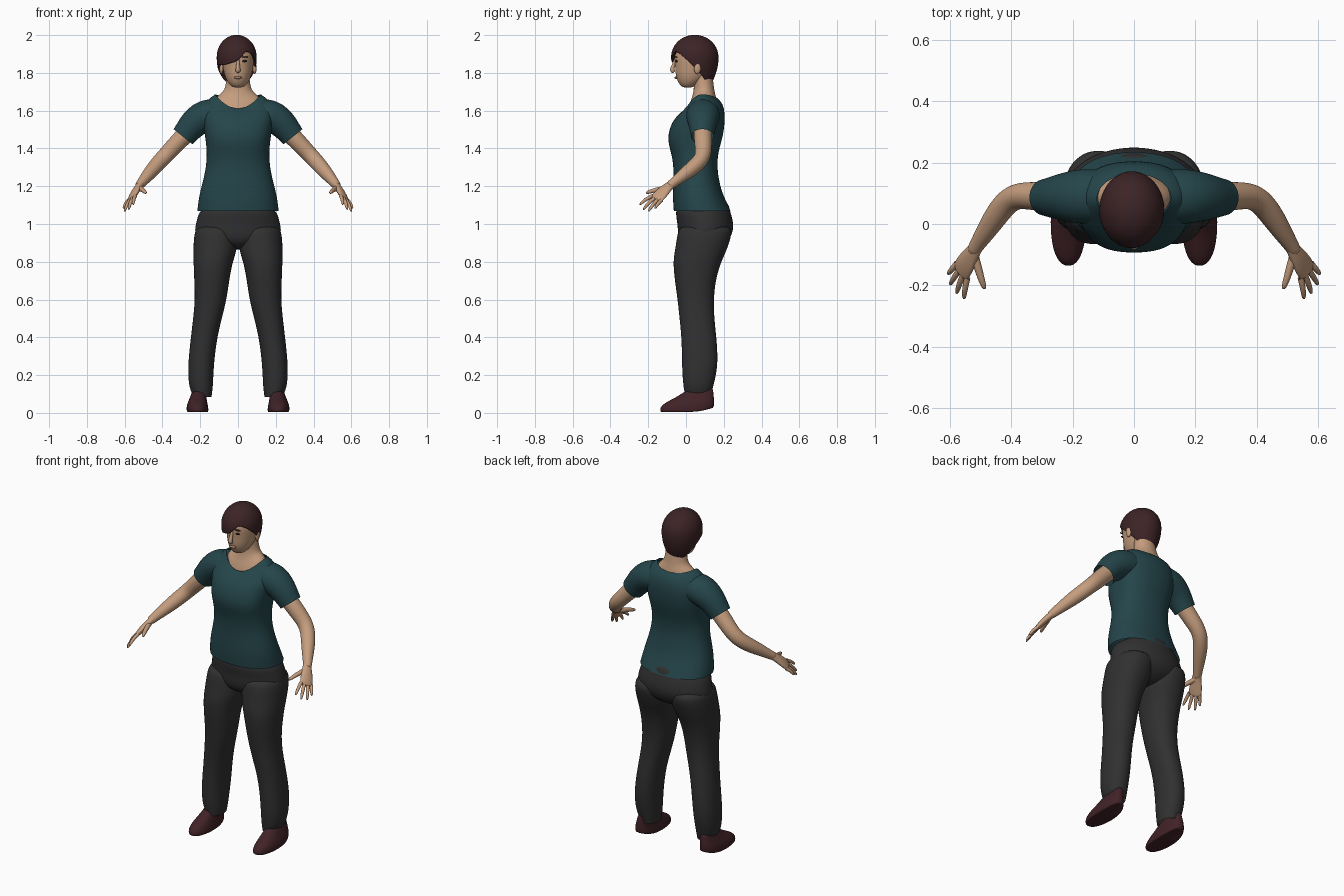
import bpy, bmesh, math
from mathutils import Vector

if "Cube" in bpy.data.objects:
    bpy.data.objects.remove(bpy.data.objects["Cube"])


def material(name, r, g, b):
    mat = bpy.data.materials.new(name)
    mat.use_nodes = True
    mat.diffuse_color = (r, g, b, 1)
    bsdf = mat.node_tree.nodes["Principled BSDF"]
    bsdf.inputs["Base Color"].default_value = (r, g, b, 1)
    bsdf.inputs["Roughness"].default_value = 0.8
    return mat


SKIN = material("skin", 0.56, 0.34, 0.21)
LIPS = material("lips", 0.44, 0.23, 0.15)
TEAL = material("teal_cloth", 0.018, 0.06, 0.07)
GREY = material("charcoal_cloth", 0.03, 0.03, 0.031)
HAIR = material("dark_brown_hair", 0.045, 0.017, 0.019)
LEATHER = material("maroon_leather", 0.052, 0.016, 0.02)
DARK = material("dark_eye", 0.025, 0.015, 0.012)


def skin_rings(name, rings, mat, caps=(False, False), mirror=False, levels=2):
    """Bridge equal-sized rings of points into one smooth part."""
    bm = bmesh.new()
    loops = [[bm.verts.new(p) for p in ring] for ring in rings]
    count = len(loops[0])
    for low, high in zip(loops, loops[1:]):
        for i in range(count):
            j = (i + 1) % count
            bm.faces.new((low[i], low[j], high[j], high[i]))
    for wanted, loop in zip(caps, (loops[0], loops[-1])):
        if wanted:
            bm.faces.new(loop)
    bmesh.ops.remove_doubles(bm, verts=bm.verts, dist=0.00001)
    bmesh.ops.recalc_face_normals(bm, faces=bm.faces)
    for face in bm.faces:
        face.smooth = True
    mesh = bpy.data.meshes.new(name)
    bm.to_mesh(mesh)
    bm.free()
    mesh.materials.append(mat)
    obj = bpy.data.objects.new(name, mesh)
    bpy.context.collection.objects.link(obj)
    if mirror:
        obj.modifiers.new("Mirror", "MIRROR").use_mirror_merge = False
    sub = obj.modifiers.new("Subdivision", "SUBSURF")
    sub.levels = sub.render_levels = levels
    return obj


def oval(z, x0, x1, front, back, drop_front=0, drop_back=0, power=1, count=24):
    """Level oval between x and y limits; its front and back can dip."""
    ring = []
    for i in range(count):
        a = math.tau * i / count
        c, s = math.cos(a), math.sin(a)
        x = (x0 + x1) / 2 + (x1 - x0) / 2 * math.copysign(abs(c) ** power, c)
        y = (front + back) / 2 + (back - front) / 2 * math.copysign(abs(s) ** power, s)
        dip = drop_front if s < 0 else drop_back
        ring.append((x, y, z - dip * s * s))
    return ring


def body(z, rx, front, back, *dips, power=1):
    return oval(z, -rx, rx, front, back, *dips, power=power)


def tube(name, stations, mat, hint=(0, 1, 0), caps=(False, True), count=12, mirror=True):
    """Sweep an oval along stations of (x, y, z, radius along hint, other radius)."""
    pts = [Vector(s[:3]) for s in stations]
    rings = []
    for k, s in enumerate(stations):
        t = (pts[min(k + 1, len(pts) - 1)] - pts[max(k - 1, 0)]).normalized()
        u = Vector(hint)
        u = (u - t * u.dot(t)).normalized()
        v = t.cross(u)
        angles = [math.tau * i / count for i in range(count)]
        rings.append([pts[k] + u * s[3] * math.cos(a) + v * s[-1] * math.sin(a) for a in angles])
    return skin_rings(name, rings, mat, caps, mirror)


def pebble(name, place, size, mat, mirror=False):
    """Small ellipsoid, mirrored across the body when paired."""
    rings = []
    for k in range(7):
        a = math.pi * k / 6
        rings.append([(place[0] + size[0] * math.sin(a) * math.cos(b),
                       place[1] + size[1] * math.sin(a) * math.sin(b),
                       place[2] + size[2] * math.cos(a))
                      for b in (math.tau * i / 12 for i in range(12))])
    return skin_rings(name, rings, mat, mirror=mirror, levels=1)


# Shirt: body with scooped neckline, and short sleeves
skin_rings("shirt_body", [
    body(1.07, .217, -.066, .236, power=.9),
    body(1.12, .212, -.07, .214, power=.9),
    body(1.18, .2, -.07, .187, power=.9),
    body(1.26, .178, -.066, .17, power=.9),
    body(1.34, .166, -.07, .165, power=.88),
    body(1.41, .168, -.09, .18, power=.82),
    body(1.46, .175, -.098, .195, power=.8),
    body(1.52, .185, -.083, .205, power=.82),
    body(1.59, .195, -.06, .207, .03, power=.88),
    body(1.655, .17, -.022, .195, .06, .015),
    body(1.687, .122, .0, .165, .077, .02)], TEAL)
tube("sleeve", [
    (.08, .09, 1.575, .085, .08), (.14, .09, 1.58, .092, .088),
    (.19, .09, 1.567, .09, .088), (.24, .088, 1.527, .077, .078),
    (.267, .087, 1.492, .068, .07), (.291, .087, 1.462, .061, .066)],
    TEAL, caps=(False, False), count=16)

# Trousers: hips and two legs
skin_rings("trouser_hips", [
    body(1.135, .1, -.02, .19), body(1.11, .14, -.04, .226),
    body(1.07, .206, -.056, .234), body(1.03, .218, -.052, .247),
    body(.99, .227, -.045, .253), body(.95, .233, -.045, .247),
    body(.91, .2, -.035, .225), body(.88, .12, -.005, .18),
    body(.865, .04, .04, .14)], GREY, caps=(True, True))
legs = [(1.0, .01, .215, -.03, .235), (.95, 0, .232, -.046, .244),
        (.9, 0, .236, -.053, .23), (.84, .012, .237, -.063, .207),
        (.79, .03, .236, -.069, .183), (.7, .046, .232, -.06, .157),
        (.6, .06, .228, -.045, .147), (.5, .085, .238, -.035, .15),
        (.4, .11, .25, -.024, .162), (.28, .125, .263, -.022, .17),
        (.2, .13, .265, -.02, .16), (.13, .133, .258, -.013, .142),
        (.085, .14, .235, -.004, .13)]
skin_rings("trouser_leg", [oval(*leg, power=.92) for leg in legs],
           GREY, caps=(True, False), mirror=True)

# Shoes: sole line, toe box and ankle collar
shoes = [(.004, .165, .262, -.125, .135), (.004, .157, .271, -.137, .146),
         (.022, .156, .273, -.139, .15), (.042, .16, .271, -.128, .15),
         (.065, .164, .262, -.09, .148), (.092, .168, .25, -.035, .145),
         (.125, .172, .24, .005, .14)]
skin_rings("shoe", [oval(*s, 0, -.022, power=.88) for s in shoes],
           LEATHER, caps=(True, True), mirror=True)

# Arms and hands
tube("arm", [
    (.22, .09, 1.53, .05), (.29, .089, 1.463, .05), (.34, .092, 1.41, .047),
    (.38, .092, 1.368, .044), (.413, .075, 1.332, .043), (.45, .028, 1.29, .041),
    (.487, -.03, 1.247, .033), (.515, -.072, 1.213, .025),
    (.528, -.095, 1.197, .024)], SKIN)
across = Vector((.5, .7, -.35)).normalized()
tube("palm", [
    (.515, -.075, 1.212, .024, .02), (.53, -.1, 1.192, .03, .019),
    (.548, -.127, 1.165, .039, .018), (.563, -.152, 1.138, .04, .014),
    (.568, -.162, 1.128, .034, .01)], SKIN, hint=across)
knuckle = Vector((.561, -.152, 1.138))
tips = [(.555, -.247, 1.1), (.58, -.229, 1.073), (.602, -.2, 1.064), (.608, -.165, 1.08)]
for i, (name, tip) in enumerate(zip(("index", "middle", "ring", "little"), tips)):
    base = knuckle + across * (i - 1.5) * .021
    bend = base.lerp(Vector(tip), .5) + Vector((.003, -.003, .006))
    tube(name + "_finger", [(*base, .011), (*bend, .0105), (*tip, .007)], SKIN, count=8)
tube("thumb", [(.522, -.1, 1.192, .016), (.507, -.15, 1.182, .014),
               (.497, -.185, 1.174, .012), (.486, -.214, 1.163, .008)], SKIN, count=8)

# Neck and head
skin_rings("neck", [
    body(1.65, .125, .006, .165, .062, .02), body(1.68, .108, .014, .16, .055, .01),
    body(1.7, .08, .034, .152, .025), body(1.725, .066, .044, .148),
    body(1.79, .06, .035, .14)], SKIN)
skin_rings("head", [
    body(1.722, .022, -.012, .03), body(1.732, .04, -.03, .055),
    body(1.758, .06, -.046, .095), body(1.79, .073, -.056, .13),
    body(1.83, .081, -.057, .15), body(1.87, .085, -.062, .16),
    body(1.91, .084, -.06, .16), body(1.95, .072, -.03, .14),
    body(1.975, .04, .0, .1)], SKIN, caps=(True, True))
tube("nose", [(0, -.056, 1.872, .008), (0, -.066, 1.84, .01), (0, -.077, 1.815, .015),
              (0, -.062, 1.802, .013)], SKIN, hint=(1, 0, 0), count=8, mirror=False)
pebble("ear", (.088, .06, 1.825), (.012, .02, .032), SKIN, True)
pebble("eye", (.034, -.051, 1.862), (.015, .007, .006), DARK, True)
pebble("eyebrow", (.036, -.053, 1.884), (.021, .008, .004), HAIR, True)
pebble("mouth", (0, -.052, 1.775), (.024, .01, .007), LIPS)

# Hair: cap that ends at a side-swept hairline given by angle from the front
HAIRLINE = [(0, 1.86), (15, 1.885), (30, 1.915), (50, 1.9), (75, 1.86), (95, 1.815),
            (130, 1.75), (180, 1.745), (230, 1.75), (265, 1.815), (290, 1.842),
            (320, 1.84), (360, 1.86)]
TOP, MIDDLE = 2.002, 1.885


def hairline(angle):
    for (a, low), (b, high) in zip(HAIRLINE, HAIRLINE[1:]):
        if angle <= b:
            return low + (high - low) * (angle - a) / (b - a)


def hair_point(angle, t, inset=1):
    z = hairline(angle)
    z += (TOP - z) * math.cos(t * math.pi / 2)
    h = (z - MIDDLE) / (TOP - MIDDLE)
    r = math.sqrt(max(0, 1 - h * h)) if h > 0 else 1 - .2 * h * h
    a = math.radians(angle)
    return (-.007 + .107 * r * inset * math.sin(a), .047 - .127 * r * inset * math.cos(a), z)


steps = [i * 360 / 36 for i in range(36)]
cap = [[hair_point(a, k / 9) for a in steps] for k in range(10)]
cap.append([hair_point(a, 1, .93) for a in steps])
cap.append([hair_point(a, .9, .8) for a in steps])
skin_rings("hair", cap, HAIR)
